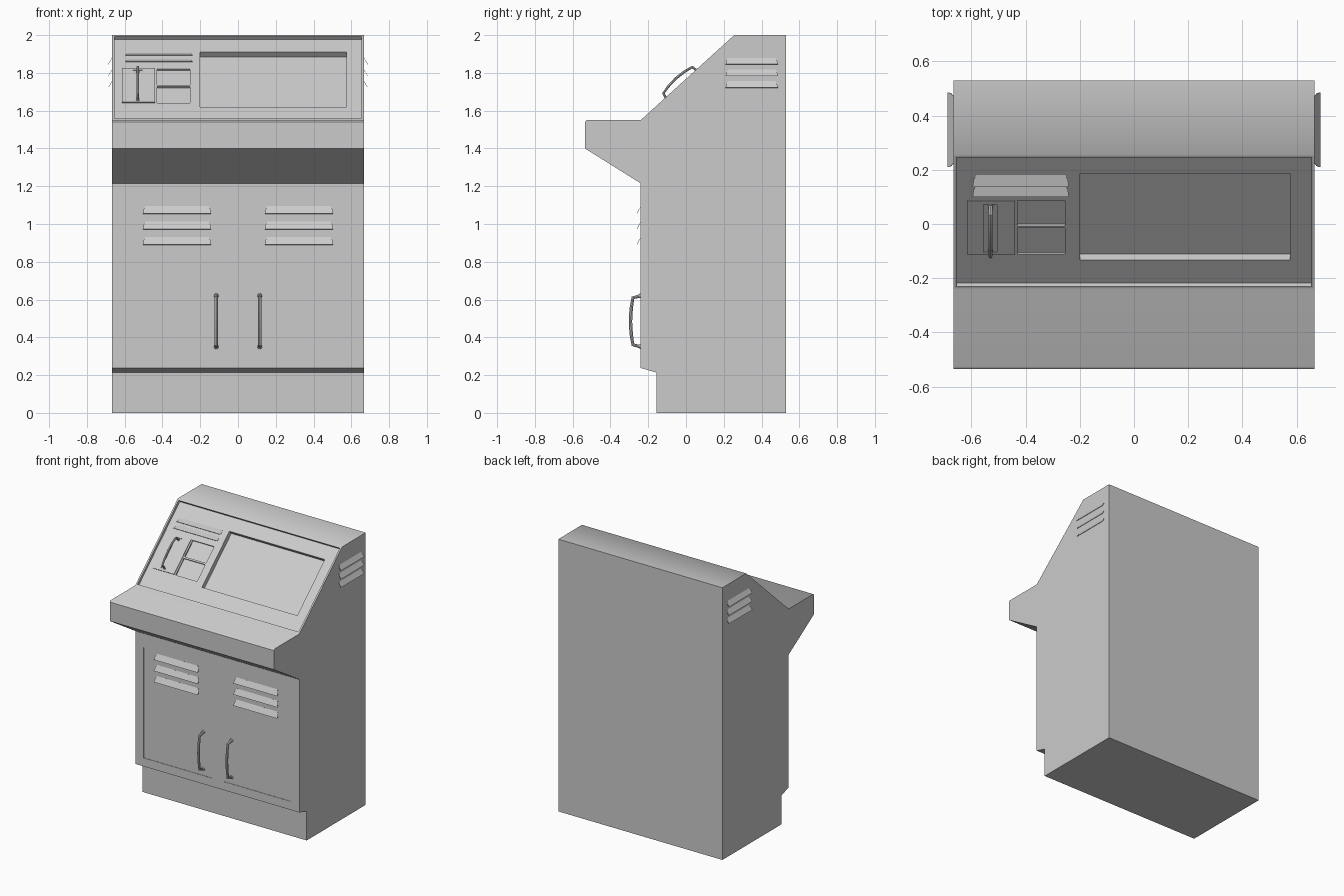
import bpy, bmesh, math
from mathutils import Matrix, Vector

cube = bpy.data.objects.get("Cube")
if cube:
    bpy.data.objects.remove(cube, do_unlink=True)

grey = bpy.data.materials.new("light grey metal")
grey.use_nodes = True
GREY = (0.6, 0.6, 0.6, 1)
grey.diffuse_color = GREY
grey.node_tree.nodes["Principled BSDF"].inputs["Base Color"].default_value = GREY

HALF = 0.667


def frame(origin, across, up):
    """Surface frame: local x runs across, y runs up, z points out."""
    a, u = Vector(across).normalized(), Vector(up).normalized()
    m = Matrix((a, u, a.cross(u))).transposed().to_4x4()
    m.translation = origin
    return m


def finish(name, bm, matrix=Matrix()):
    bmesh.ops.transform(bm, matrix=matrix, verts=bm.verts)
    mesh = bpy.data.meshes.new(name)
    bm.to_mesh(mesh)
    bm.free()
    mesh.materials.append(grey)
    obj = bpy.data.objects.new(name, mesh)
    bpy.context.collection.objects.link(obj)
    return obj


def activate(obj):
    bpy.ops.object.select_all(action='DESELECT')
    obj.select_set(True)
    bpy.context.view_layer.objects.active = obj


def smooth(obj, degrees):
    activate(obj)
    bpy.ops.object.shade_smooth_by_angle(angle=math.radians(degrees))


def box(name, m, x0, x1, y0, y1, z0, z1):
    bm = bmesh.new()
    bmesh.ops.create_cube(bm, size=1)
    for v in bm.verts:
        v.co = ((x0, x1)[v.co.x > 0], (y0, y1)[v.co.y > 0], (z0, z1)[v.co.z > 0])
    return finish(name, bm, m)


def cut(target, m, x0, x1, y0, y1, depth, top=0.05):
    """Sink a rectangular pocket into the target."""
    cutter = box("cutter", m, x0, x1, y0, y1, -depth, top)
    cutter.hide_render = True
    mod = target.modifiers.new("pocket", 'BOOLEAN')
    mod.operation, mod.solver, mod.object = 'DIFFERENCE', 'EXACT', cutter
    activate(target)
    bpy.ops.object.modifier_apply(modifier=mod.name)
    bpy.data.objects.remove(cutter, do_unlink=True)


def louvre(name, m, x, top, half, drop=0.04, out=0.021):
    """Thin flap hinged at its top edge and open below."""
    outline = [(-half, 1), (half, 1), (half - 0.004, 0.4), (half - 0.014, 0),
               (0.014 - half, 0), (0.004 - half, 0.4)]
    bm = bmesh.new()
    bm.faces.new([bm.verts.new((x + a, top - t * drop, t * out)) for a, t in outline])
    obj = finish(name, bm, m)
    mod = obj.modifiers.new("sheet", 'SOLIDIFY')
    mod.thickness, mod.offset = 0.002, -1
    return obj


def handle(name, m, x, low, high, height, radius):
    """Bowed pull handle with slanted feet."""
    span = high - low
    path = [(0, -0.01), (0.04, 0.76), (0.25, 0.93), (0.5, 1), (0.75, 0.93), (0.96, 0.76), (1, -0.01)]
    curve = bpy.data.curves.new(name, 'CURVE')
    curve.dimensions = '3D'
    curve.bevel_depth, curve.bevel_resolution = radius, 2
    spline = curve.splines.new('POLY')
    spline.points.add(len(path) - 1)
    for p, (t, h) in zip(spline.points, path):
        p.co = (*(m @ Vector((x, low + t * span, h * height))), 1)
    obj = bpy.data.objects.new(name, curve)
    bpy.context.collection.objects.link(obj)
    curve.materials.append(grey)
    activate(obj)
    bpy.ops.object.convert(target='MESH')
    smooth(obj, 40)
    # Round collars where the feet meet the surface
    for foot in (low, high):
        bm = bmesh.new()
        bmesh.ops.create_cone(bm, cap_ends=True, segments=12, radius1=radius * 1.4,
                              radius2=radius * 1.2, depth=0.008)
        finish(name + "_collar", bm, m @ Matrix.Translation((x, foot, 0.003)))


# Cabinet body: side profile (y, z) extruded across the width
profile = [(0.53, 0), (0.53, 2), (0.255, 2), (-0.24, 1.55), (-0.525, 1.55), (-0.535, 1.54),
           (-0.535, 1.4), (-0.24, 1.215), (-0.24, 0.238), (-0.155, 0.213), (-0.155, 0)]
bm = bmesh.new()
side = bm.faces.new([bm.verts.new((-HALF, y, z)) for y, z in profile])
new = bmesh.ops.extrude_face_region(bm, geom=[side])["geom"]
bmesh.ops.translate(bm, vec=(2 * HALF, 0, 0), verts=[v for v in new if isinstance(v, bmesh.types.BMVert)])
bmesh.ops.recalc_face_normals(bm, faces=bm.faces)
body = finish("cabinet_body", bm)

# Working frames: sloped console, its sunken floor, and the cabinet front
SLOPE = (0, 0.495, 0.45)
slope = frame((0, -0.24, 1.55), (1, 0, 0), SLOPE)
panel = slope @ Matrix.Translation((0, 0, -0.02))
front = frame((0, -0.24, 0), (1, 0, 0), (0, 0, 1))

# Sunken console, screen well and two small trays
cut(body, slope, -0.655, 0.655, 0.012, 0.657, 0.02)
cut(body, panel, -0.2, 0.575, 0.126, 0.557, 0.034)
for low, high in ((0.156, 0.285), (0.297, 0.424)):
    cut(body, panel, -0.43, -0.255, low, high, 0.01)

# Shallow door panels
for s in (-1, 1):
    cut(body, front, *sorted((s * 0.045, s * 0.6)), 0.3, 1.11, 0.003)
smooth(body, 45)

# Small access plate with a slot behind its handle
plate = box("access_plate", panel, -0.615, -0.44, 0.156, 0.424, -0.002, 0.006)
cut(plate, panel, -0.555, -0.505, 0.17, 0.41, -0.001)
handle("access_handle", panel, -0.53, 0.175, 0.4, 0.058, 0.007)

# Console vent
for i in range(2):
    louvre(f"console_louvre_{i + 1}", panel, -0.418, 0.55 - i * 0.05, 0.178)

# Door vents, door handles and side vents
for s, label in ((-1, "right"), (1, "left")):
    for i in range(3):
        louvre(f"{label}_door_louvre_{i + 1}", front, s * 0.323, 1.095 - i * 0.082, 0.18)
    handle(f"{label}_door_handle", front, s * 0.115, 0.35, 0.62, 0.054, 0.009)
    flank = frame((s * HALF, 0, 0), (0, s, 0), (0, 0, 1))
    for i in range(3):
        louvre(f"{label}_side_louvre_{i + 1}", flank, s * 0.348, 1.88 - i * 0.062, 0.138, 0.034)
